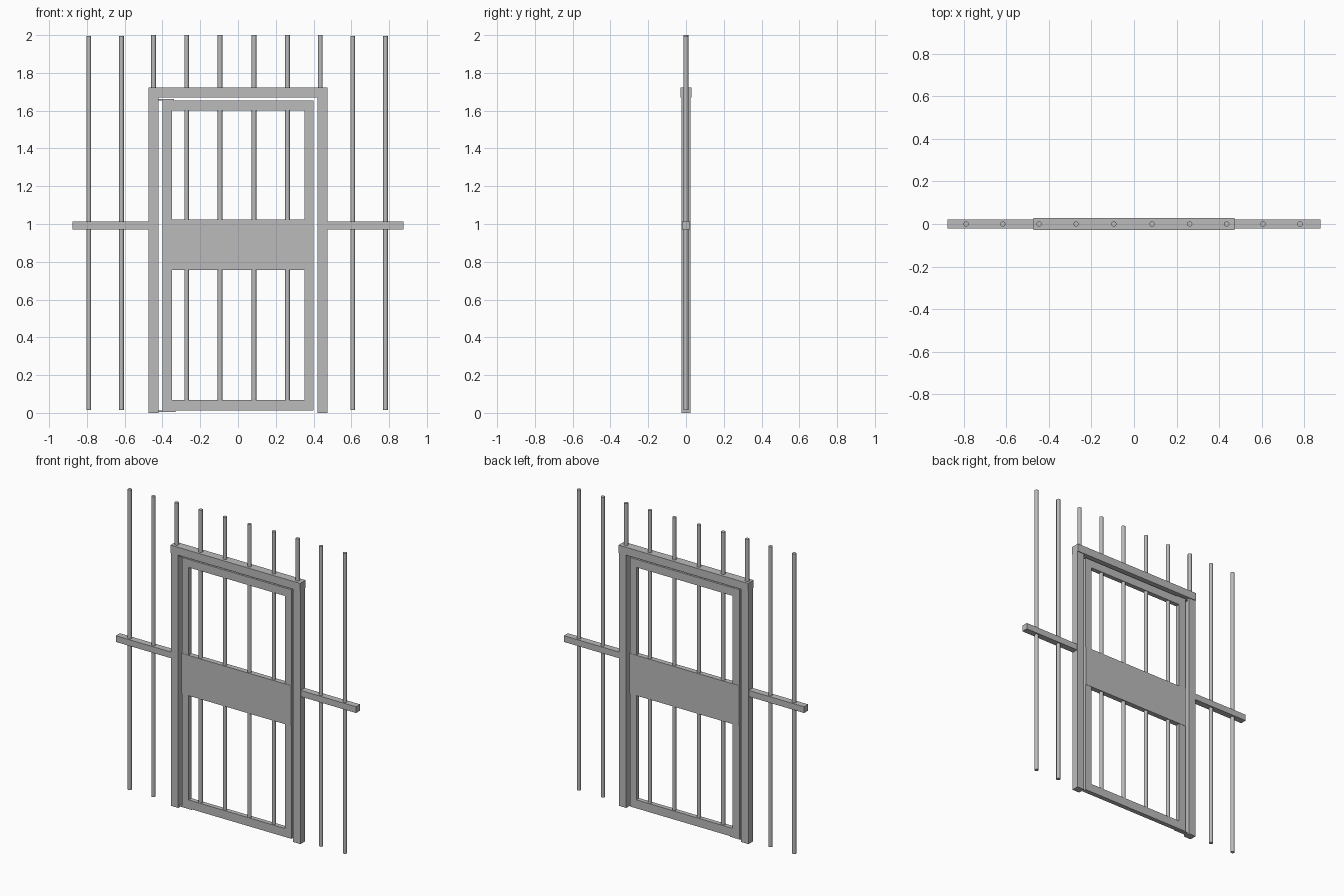
import bpy

if "Cube" in bpy.data.objects:
    bpy.data.objects.remove(bpy.data.objects["Cube"])

steel = bpy.data.materials.new("grey steel")
steel.use_nodes = True
GREY = (0.5, 0.5, 0.5, 1)
steel.diffuse_color = GREY
steel.node_tree.nodes["Principled BSDF"].inputs["Base Color"].default_value = GREY


def box(name, x0, x1, z0, z1, depth):
    """Box centred on y = 0 from its front outline and depth."""
    bpy.ops.mesh.primitive_cube_add(size=1, location=((x0 + x1) / 2, 0, (z0 + z1) / 2))
    ob = bpy.context.object
    ob.name = name
    ob.scale = (x1 - x0, depth, z1 - z0)
    bpy.ops.object.transform_apply(location=False, rotation=False, scale=True)
    ob.data.materials.append(steel)


def bar(name, x, z0, z1):
    """Round upright bar."""
    bpy.ops.mesh.primitive_cylinder_add(vertices=16, radius=0.0125, depth=z1 - z0,
                                        location=(x, 0, (z0 + z1) / 2))
    ob = bpy.context.object
    ob.name = name
    ob.data.materials.append(steel)
    bpy.ops.object.shade_smooth_by_angle()


# Fixed door frame
box("left_post", 0.42, 0.473, 0, 1.67, 0.048)
box("right_post", -0.473, -0.42, 0, 1.67, 0.048)
box("lintel", -0.473, 0.473, 1.67, 1.722, 0.057)

# Door leaf
DOOR = 0.03
box("door_left_stile", 0.352, 0.40, 0.012, 1.655, DOOR)
box("door_right_stile", -0.40, -0.35, 0.012, 1.655, DOOR)
box("door_top_rail", -0.35, 0.352, 1.602, 1.655, DOOR)
box("door_bottom_rail", -0.35, 0.352, 0.012, 0.068, DOOR)
box("lock_panel", -0.40, 0.40, 0.757, 1.023, DOOR + 0.004)

# Pivot plates at the hinge side
box("top_pivot_plate", -0.42, -0.338, 1.655, 1.662, 0.024)
box("bottom_pivot_plate", -0.42, -0.33, 0.006, 0.012, 0.024)

# Crossbars on both sides of the frame
box("left_crossbar", 0.473, 0.877, 0.972, 1.013, 0.042)
box("right_crossbar", -0.877, -0.473, 0.972, 1.013, 0.042)

# Full-height side bars
for x in (-0.79, -0.617, 0.607, 0.781):
    bar("side_bar", x, 0.015, 1.996)

# Bars above the frame, and those running through the door
for x in (-0.447, -0.272, -0.095, 0.085, 0.262, 0.436):
    bar("top_bar", x, 1.722, 2.0)
    if abs(x) < 0.35:
        bar("upper_door_bar", x, 1.023, 1.602)
        bar("lower_door_bar", x, 0.068, 0.757)
